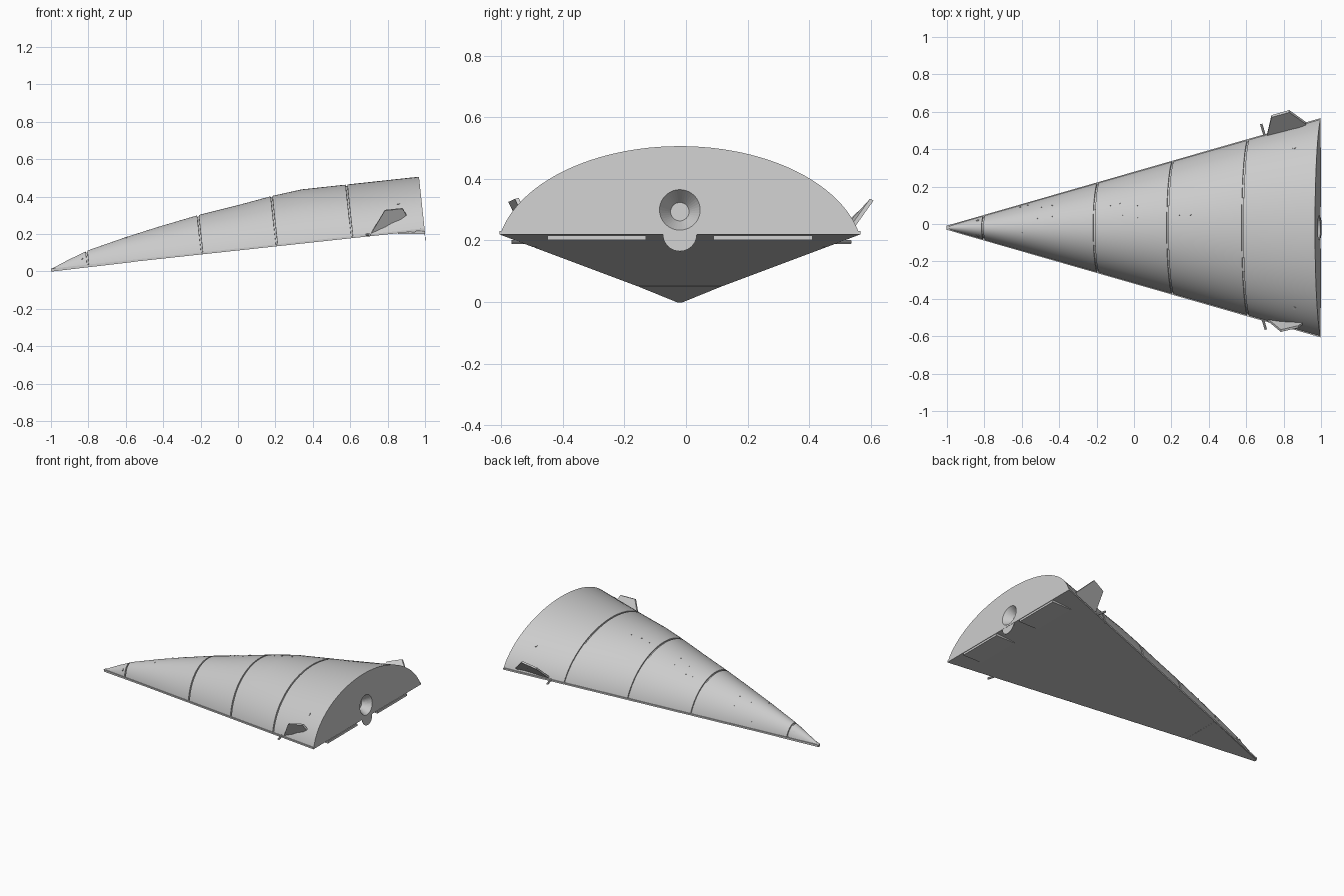
import bpy, bmesh, math
from mathutils import Matrix, Vector

if "Cube" in bpy.data.objects:
    bpy.data.objects.remove(bpy.data.objects["Cube"])

GREY = bpy.data.materials.new("hull grey")
GREY.use_nodes = True
GREY.diffuse_color = (.604, .604, .604, 1)
GREY.node_tree.nodes["Principled BSDF"].inputs["Base Color"].default_value = GREY.diffuse_color

# Hull frame: x runs aft along the belly, z is normal to the belly
LENGTH, HALF, CENTRE = 2.01, 0.583, -0.02
FRAME = Matrix.Translation((-1, CENTRE, 0.004)) @ Matrix.Rotation(-math.atan(0.108), 4, 'Y')
PROFILE = [(0, .008), (.1, .048), (.21, .087), (.417, .135), (.6, .172), (.81, .21),
           (1.033, .241), (1.217, .27), (1.38, .288), (LENGTH, .288)]
SEAMS = [.2, .813, 1.215, 1.62]


def half_width(s):
    return 0.008 + (HALF - 0.008) * s / LENGTH


def height(s):
    for (a, ha), (b, hb) in zip(PROFILE, PROFILE[1:]):
        if s <= b:
            return ha + (hb - ha) * (s - a) / (b - a)
    return PROFILE[-1][1]


def finish(bm, name, smooth=False, world=FRAME):
    bmesh.ops.recalc_face_normals(bm, faces=bm.faces)
    me = bpy.data.meshes.new(name)
    bm.to_mesh(me)
    bm.free()
    me.materials.append(GREY)
    ob = bpy.data.objects.new(name, me)
    bpy.context.collection.objects.link(ob)
    ob.matrix_world = world
    if smooth:
        bpy.ops.object.select_all(action='DESELECT')
        ob.select_set(True)
        bpy.context.view_layer.objects.active = ob
        bpy.ops.object.shade_smooth_by_angle(angle=math.radians(30))
    return ob


def loft(name, section, points, seams=(), gap=0.0, depth=0.0, smooth=False):
    """Skin closed sections along the hull, with a narrow groove at each seam."""
    stations = [(s, 0) for s in points if all(abs(s - c) > gap for c in seams)]
    for c in seams:
        stations += [(c - gap, 0), (c - gap * .8, depth), (c + gap * .8, depth), (c + gap, 0)]
    bm = bmesh.new()
    rings = [[bm.verts.new((s, y, z)) for y, z in section(s, d)] for s, d in sorted(stations)]
    n = len(rings[0])
    for r, q in zip(rings, rings[1:]):
        for i in range(n):
            bm.faces.new((r[i], r[(i + 1) % n], q[(i + 1) % n], q[i]))
    bm.faces.new(rings[0])
    bm.faces.new(rings[-1])
    return finish(bm, name, smooth)


def arch(s, inset, steps=48):
    low = 0.2
    t0 = math.asin(low)
    w, h = half_width(s) - inset, height(s) - inset
    angles = [t0 + (math.pi - 2 * t0) * i / steps for i in range(steps + 1)]
    return [(w * math.cos(t) / math.cos(t0), h * (math.sin(t) - low) / (1 - low)) for t in angles]


def belly(s, inset):
    w = half_width(s) + .003
    return [(-w, inset), (w, inset), (w, .011), (-w, .011)]


def nose_plate(s, inset):
    w = half_width(s)
    bottom = -.005 + .004 * s / .45
    return [(-w, bottom), (w, bottom), (w, .001), (-w, .001)]


# Upper hull with grooved section joints
hull = loft("upper_hull", arch, [p[0] for p in PROFILE], SEAMS, .005, .008, True)

# Flat belly plate with a slight lip, and the tapered nose plate below it
loft("belly_plate", belly, [0, LENGTH], [.46] + SEAMS[1:], .002, .004)
loft("nose_plate", nose_plate, [0, .45])

# Conical engine recess in the rear face
bm = bmesh.new()
bmesh.ops.create_cone(bm, cap_ends=True, segments=40, radius1=.03, radius2=.0825, depth=.08,
                      matrix=Matrix.Translation((LENGTH - .015, 0, .08)) @ Matrix.Rotation(math.pi / 2, 4, 'Y'))
cutter = finish(bm, "engine_cutter")
cutter.hide_render = True
cutter.hide_set(True)
cut = hull.modifiers.new("engine recess", 'BOOLEAN')
cut.operation = 'DIFFERENCE'
cut.solver = 'EXACT'
cut.object = cutter


def prism(name, outline, offset, world=Matrix()):
    """Extrude a closed outline of 3D points by a vector."""
    bm = bmesh.new()
    face = bm.faces.new([bm.verts.new(p) for p in outline])
    made = bmesh.ops.extrude_face_region(bm, geom=[face])["geom"]
    bmesh.ops.translate(bm, vec=offset, verts=[g for g in made if isinstance(g, bmesh.types.BMVert)])
    return finish(bm, name, world=world)


# Thin half-round plate under the rear edge
prism("rear_half_disc", [(LENGTH - .003, .055 * math.cos(a), -.055 * math.sin(a))
                         for a in (math.pi * i / 20 for i in range(21))], (.002, 0, 0), FRAME)

# Wedge-shaped body flaps hinged on the rear of the belly
for y0, label in ((-.43, "front"), (.11, "back")):
    prism(label + "_body_flap", [(1.865, y0, .001), (LENGTH, y0, -.004), (LENGTH, y0, -.019), (1.865, y0, -.003)],
          (0, .32, 0), FRAME)

# Rear fins, each set at its own deflection
prism("front_fin", [(.71, -.515, .2), (.785, -.577, .325), (.88, -.555, .335), (.9, -.54, .3),
                    (.79, -.515, .215)], (0, .012, .004))
prism("back_fin", [(.71, .475, .2), (.735, .582, .3), (.83, .609, .33), (.92, .545, .24),
                   (.9, .5, .21)], (0, -.012, .005))


def rod(name, a, b, r):
    a, b = Vector(a), Vector(b)
    bm = bmesh.new()
    bmesh.ops.create_cone(bm, cap_ends=True, segments=10, radius1=r, radius2=r, depth=(b - a).length)
    turn = (b - a).to_track_quat('Z', 'Y').to_matrix().to_4x4()
    return finish(bm, name, True, Matrix.Translation((a + b) / 2) @ turn)


# Short probes ahead of the fins
rod("back_probe", (.705, .45, .195), (.68, .535, .195), .007)
rod("front_probe", (.68, -.48, .195), (.705, -.565, .195), .007)


# Small round ports on the upper surface, given by station and side offset
def port(name, s, y, r):
    def surf(u, v):
        sin_t = math.sqrt(max(0, 1 - (v / half_width(u)) ** 2 * .96))
        return Vector((u, v, height(u) * (sin_t - .2) / .8))
    p, e = surf(s, y), .004
    normal = (surf(s + e, y) - p).cross(surf(s, y + e) - p).normalized()
    bm = bmesh.new()
    bmesh.ops.create_cone(bm, cap_ends=True, segments=10, radius1=r, radius2=r, depth=.006,
                          matrix=Matrix.Translation(p) @ normal.to_track_quat('Z', 'Y').to_matrix().to_4x4())
    finish(bm, name)


PORTS = [(.4, .11), (.44, .12), (.52, .11), (.58, .12), (.58, .06), (.5, .05), (.42, -.03),
         (.9, .12), (.95, .13), (1.05, .12), (1.05, .05), (.97, .07), (1.28, .07), (1.34, .07), (1.41, .08)]
for i, (s, y) in enumerate(PORTS):
    port(f"thruster_port_{i}", s, y, .004)
for side, label in ((-1, "front"), (1, "back")):
    port(label + "_nose_port", .17, side * .04, .008)
    port(label + "_rear_port", 1.885, side * .43, .01)
